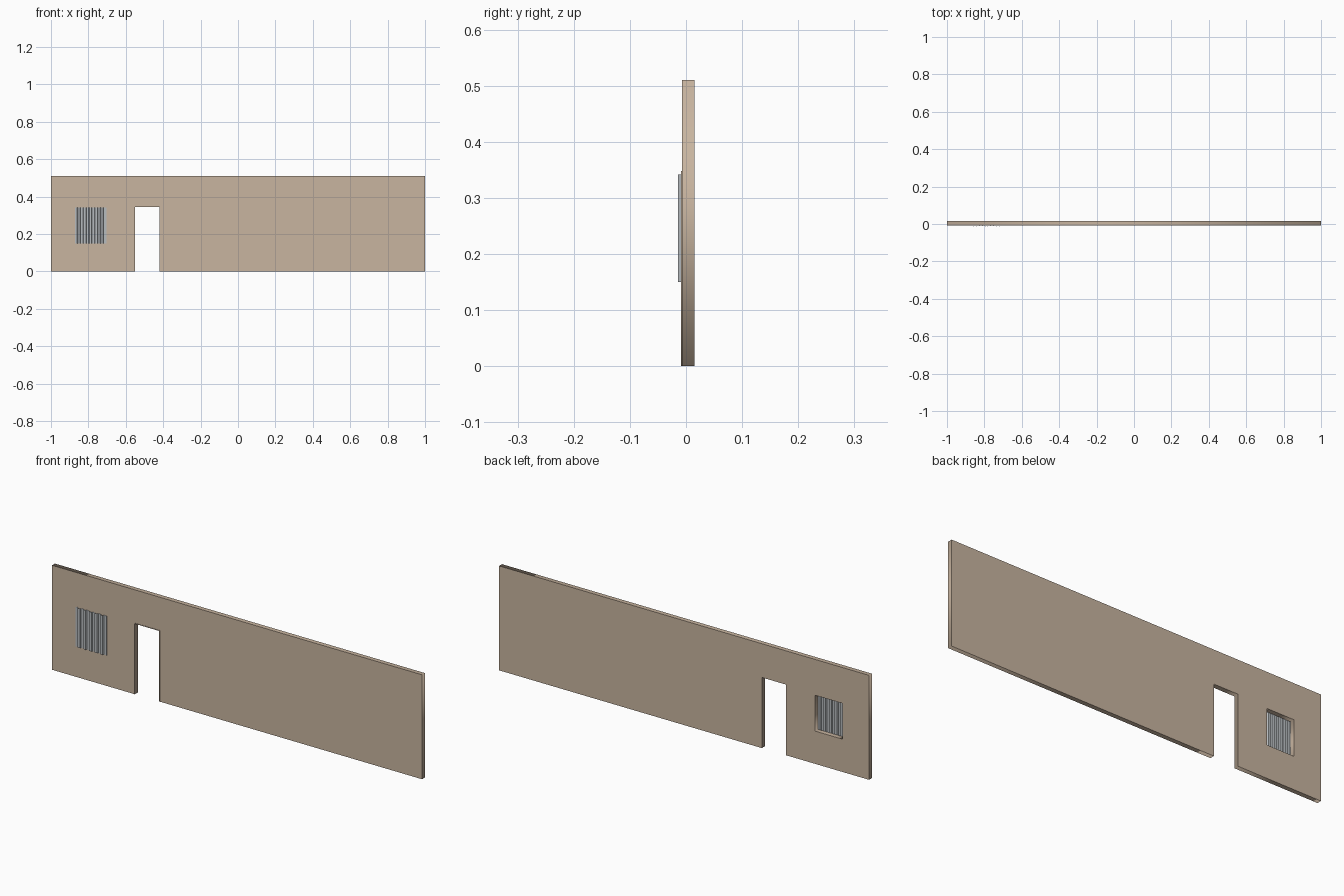
import bpy
from math import pi

if "Cube" in bpy.data.objects:
    bpy.data.objects.remove(bpy.data.objects["Cube"])


def material(name, color):
    m = bpy.data.materials.new(name)
    m.diffuse_color = color
    m.use_nodes = True
    m.node_tree.nodes["Principled BSDF"].inputs["Base Color"].default_value = m.diffuse_color
    return m


def panel(name, outlines, y0, y1, mat):
    """Upright slab from x/z outlines (inner outlines become holes)."""
    cu = bpy.data.curves.new(name, 'CURVE')
    cu.dimensions = '2D'
    cu.fill_mode = 'BOTH'
    cu.extrude = (y1 - y0) / 2
    for pts in outlines:
        s = cu.splines.new('POLY')
        s.points.add(len(pts) - 1)
        for p, (x, z) in zip(s.points, pts):
            p.co = (x, z, 0, 1)
        s.use_cyclic_u = True
    ob = bpy.data.objects.new(name, cu)
    bpy.context.collection.objects.link(ob)
    ob.rotation_euler = (pi / 2, 0, 0)
    ob.location.y = (y0 + y1) / 2
    cu.materials.append(mat)
    bpy.ops.object.select_all(action='DESELECT')
    ob.select_set(True)
    bpy.context.view_layer.objects.active = ob
    bpy.ops.object.convert(target='MESH')
    return ob


plaster = material("plaster", (0.58, 0.46, 0.35, 1))
steel = material("shutter_metal", (0.47, 0.50, 0.52, 1))

FRONT, BACK, H = -0.0075, 0.015, 0.51
DL, DR, DT = -0.552, -0.42, 0.345        # doorway
WL, WR, WB, WT = -0.855, -0.708, 0.16, 0.335  # window opening

# Wall with doorway notch and window hole
panel("wall", [
    [(-1, 0), (DL, 0), (DL, DT), (DR, DT), (DR, 0), (1, 0), (1, H), (-1, H)],
    [(WL, WB), (WR, WB), (WR, WT), (WL, WT)],
], FRONT, BACK, plaster)

# Thin lip around the doorway on the front
t = 0.003
panel("door_lip", [[(DL - t, 0), (DL, 0), (DL, DT), (DR, DT), (DR, 0),
                    (DR + t, 0), (DR + t, DT + t), (DL - t, DT + t)]],
      FRONT - 0.0015, FRONT, plaster)

# Corrugated sheet covering the window from the front
profile = []
ridges, x0, x1 = 5, -0.872, -0.703
step = (x1 - x0) / (ridges + 0.5)
for i in range(ridges + 1):
    x = x0 + i * step
    profile += [(x, -0.0085), (x + 0.42 * step, -0.0085)]
    if i < ridges:
        profile += [(x + 0.52 * step, -0.014), (x + 0.9 * step, -0.014)]
profile[-1] = (x1, -0.0085)
verts = [(x, y, z) for x, y in profile for z in (0.15, 0.342)]
faces = [(2 * i, 2 * i + 2, 2 * i + 3, 2 * i + 1) for i in range(len(profile) - 1)]
me = bpy.data.meshes.new("corrugated_sheet")
me.from_pydata(verts, [], faces)
me.materials.append(steel)
sheet = bpy.data.objects.new("corrugated_sheet", me)
bpy.context.collection.objects.link(sheet)
solid = sheet.modifiers.new("thickness", 'SOLIDIFY')
solid.thickness = 0.0015
solid.offset = 0
